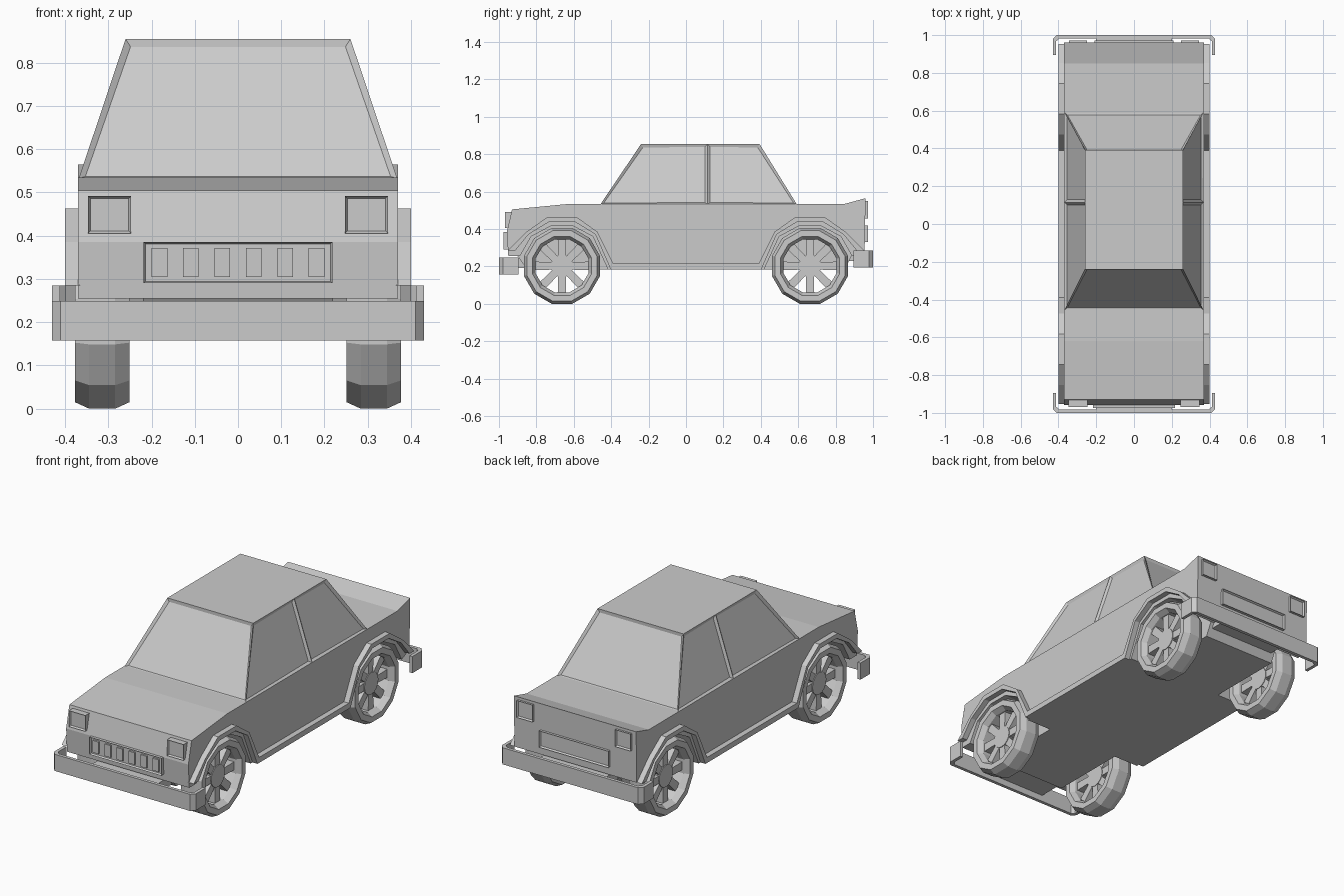
import bpy, bmesh
from math import sin, cos, pi, radians
from mathutils import Vector

if "Cube" in bpy.data.objects:
    bpy.data.objects.remove(bpy.data.objects["Cube"])


def finish(name, bm, mirror=False):
    bmesh.ops.recalc_face_normals(bm, faces=bm.faces)
    me = bpy.data.meshes.new(name)
    bm.to_mesh(me)
    bm.free()
    ob = bpy.data.objects.new(name, me)
    bpy.context.collection.objects.link(ob)
    if mirror:
        ob.modifiers.new("mirror", 'MIRROR')
    return ob


def extrude(bm, pts, offset):
    face = bm.faces.new([bm.verts.new(p) for p in pts])
    res = bmesh.ops.extrude_face_region(bm, geom=[face])
    verts = [g for g in res["geom"] if isinstance(g, bmesh.types.BMVert)]
    bmesh.ops.translate(bm, verts=verts, vec=offset)
    # keep the starting cap so the prism is closed
    if not face.is_valid:
        return
    bm.normal_update()


def prism(name, yz, x0, x1, mirror=False):
    bm = bmesh.new()
    extrude(bm, [(x0, y, z) for y, z in yz], Vector((x1 - x0, 0, 0)))
    return finish(name, bm, mirror)


def box(name, x, y, z, mirror=False, recess=0, rim=0.008, depth=0.01):
    """Box from ranges; recess = -1 / 1 sinks a panel into the front / back."""
    bm = bmesh.new()
    bmesh.ops.create_cube(bm, size=1)
    for v in bm.verts:
        v.co = [(a + b) / 2 + c * (b - a) for c, (a, b) in zip(v.co, (x, y, z))]
    bm.normal_update()
    if recess:
        f = [f for f in bm.faces if f.normal.y * recess > 0.9]
        bmesh.ops.inset_individual(bm, faces=f, thickness=rim, depth=-depth)
    return finish(name, bm, mirror)


# Wheel positions and arch outlines, measured from the wheel centre towards the bumper
WY = 0.663
OUTER = [(-.275, .215), (-.19, .385), (-.08, .463), (.08, .463), (.19, .385), (.29, .285)]
MID = [(-.26, .185), (-.178, .372), (-.07, .438), (.07, .438), (.178, .372), (.25, .285)]
INNER = [(-.245, .185), (-.165, .36), (-.06, .416), (.06, .416), (.165, .36), (.225, .255)]


def rear(arch):
    return [(WY + a, z) for a, z in arch]


def front(arch):
    return [(-WY - a, z) for a, z in reversed(arch)]


# Main body with wheel arches
top = [(.955, .285), (.96, .565), (.85, .535), (-.62, .535), (-.93, .505),
       (-.958, .385), (-.95, .255)]
prism("body", top + front(INNER) + rear(INNER), -.37, .37)

# Underbody between the wheels
prism("underbody", [(-.9, .255), (-.85, .185), (.85, .185), (.9, .285), (.9, .45), (-.9, .45)],
      -.22, .22)

# Arch flares joined by the sill
prism("flare_and_sill", front(OUTER) + rear(OUTER) + rear(MID)[::-1] + front(MID)[::-1],
      .365, .40, mirror=True)

# Cabin with recessed windows, sides split by a door pillar
bm = bmesh.new()
low = [(-.457, .368), (.115, .368), (.592, .368)]
high = [(-.24, .26), (.115, .26), (.393, .26)]
ring = []
for pts, z in ((low, .533), (high, .855)):
    loop = [(x, y) for y, x in pts] + [(-x, y) for y, x in reversed(pts)]
    ring.append([bm.verts.new((x, y, z)) for x, y in loop])
panes = [bm.faces.new((ring[0][i], ring[0][(i + 1) % 6], ring[1][(i + 1) % 6], ring[1][i]))
         for i in range(6)]
bm.faces.new(ring[1])
bm.faces.new(ring[0][::-1])
bmesh.ops.recalc_face_normals(bm, faces=bm.faces)
bmesh.ops.inset_individual(bm, faces=panes, thickness=.019, depth=-.01)
finish("cabin", bm)

# Lights, grille and rear plate
box("headlight", (.247, .347), (-.968, -.91), (.405, .492), True, recess=-1)
box("tail_light", (.25, .345), (.92, .972), (.457, .55), True, recess=1)
box("grille", (-.218, .218), (-.975, -.92), (.29, .385), recess=-1, rim=.006, depth=.012)
for i in range(3):
    x = .0365 + .0725 * i
    box("grille_bar", (x - .018, x + .018), (-.973, -.955), (.305, .371), True)
box("rear_plate", (-.21, .21), (.92, .972), (.33, .42), recess=1)

# Wrap-around bumpers and their brackets
for name, s, z in (("front", -1, .158), ("rear", 1, .194)):
    half = [(.43, .895), (.43, .978), (.41, 1.0)]
    inner = [(.395, .982), (.412, .968), (.412, .895)]
    path = half + [(-x, y) for x, y in reversed(half)]
    path += [(-x, y) for x, y in reversed(inner)] + inner
    bm = bmesh.new()
    extrude(bm, [(x, s * y, z) for x, y in path], Vector((0, 0, .091)))
    finish(name + "_bumper", bm)
    box(name + "_bumper_bracket", (-.2, .2), tuple(sorted((s * .84, s * .985))),
        (z + .035, z + .085))

# Wheel: twelve-sided tyre ring, hub and eight spokes
WZ = .203
bm = bmesh.new()
section = [(-.063, .188), (-.03, .203), (.03, .203), (.063, .188),
           (.063, .158), (.035, .142), (-.035, .142), (-.063, .158)]
rings = []
for k in range(12):
    a = radians(15 + 30 * k)
    rings.append([bm.verts.new((x, r / cos(pi / 12) * sin(a), r / cos(pi / 12) * cos(a)))
                  for x, r in section])
for k in range(12):
    p, q = rings[k], rings[(k + 1) % 12]
    for j in range(8):
        n = (j + 1) % 8
        bm.faces.new((p[j], p[n], q[n], q[j]))
extrude(bm, [(-.025, .06 * sin(radians(22.5 * k)), .06 * cos(radians(22.5 * k)))
             for k in range(16)], Vector((.055, 0, 0)))
for k in range(8):
    a = k * pi / 4
    pts = [(-.02, .05), (.02, .05), (.023, .15), (-.023, .15)]
    extrude(bm, [(-.022, u * cos(a) + r * sin(a), r * cos(a) - u * sin(a)) for u, r in pts],
            Vector((.048, 0, 0)))
wheel = finish("wheel", bm)
wheel.location = (.314, -WY, WZ)
for sx, sy in ((1, 1), (-1, -1), (-1, 1)):
    ob = wheel.copy()
    bpy.context.collection.objects.link(ob)
    ob.location = (sx * .314, sy * WY, WZ)
    ob.rotation_euler.z = 0 if sx > 0 else pi
